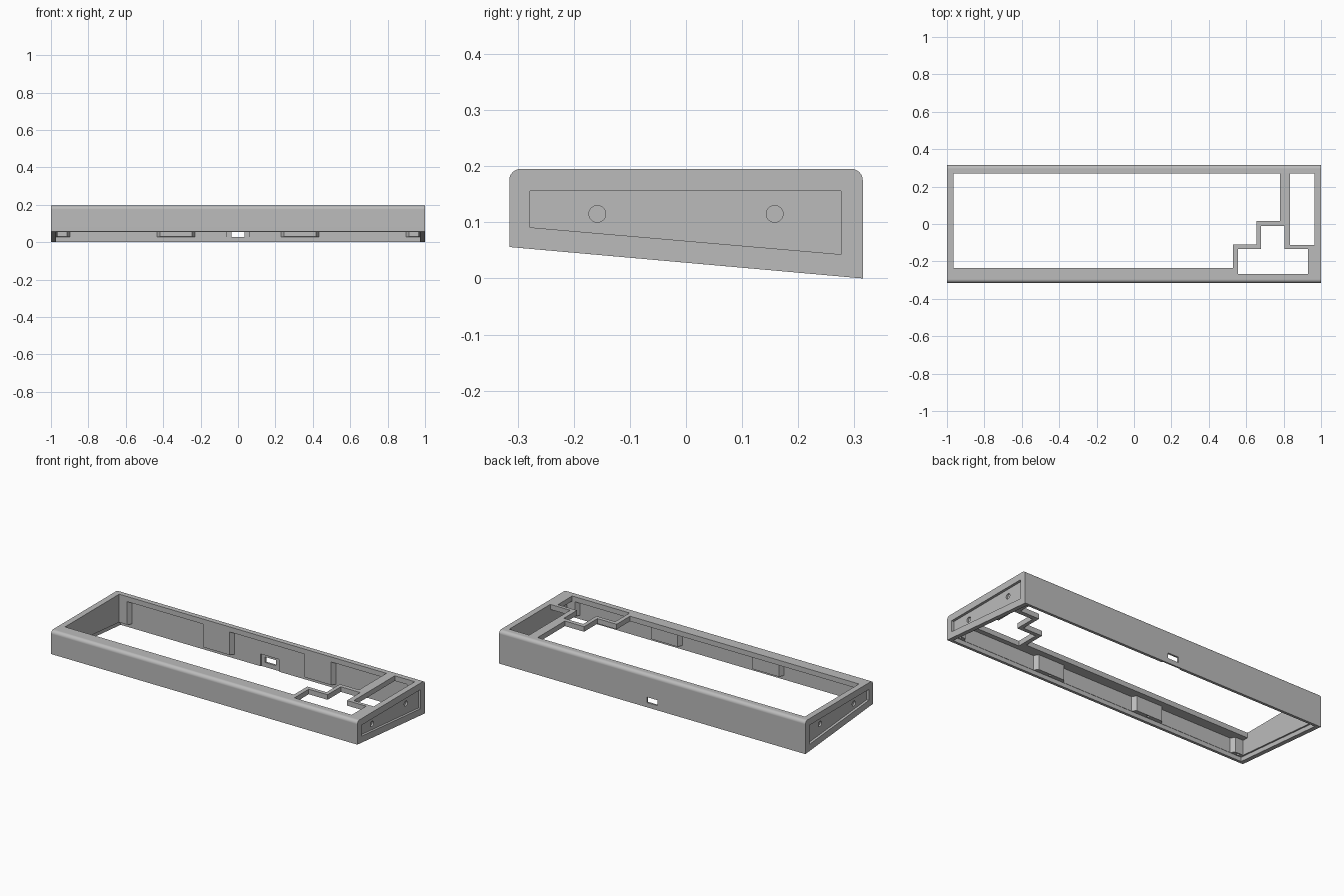
import bpy, bmesh
from math import sin, cos, pi

cube = bpy.data.objects.get("Cube")
if cube:
    bpy.data.objects.remove(cube, do_unlink=True)

grey = bpy.data.materials.new("light_grey")
grey.use_nodes = True
grey.diffuse_color = (0.5, 0.5, 0.5, 1)
grey.node_tree.nodes["Principled BSDF"].inputs["Base Color"].default_value = (0.5, 0.5, 0.5, 1)

HALF_Y, TOP, RADIUS = 0.315, 0.195, 0.02
LIP = 0.165          # underside of the top frame
WALL_X, WALL_Y = 0.965, 0.27


def floor_z(y):
    """Height of the sloping underside."""
    return 0.028 - y * 0.056 / (2 * HALF_Y)


def prism(name, points, axis, low, high):
    """Extrude a 2D outline along one axis."""
    place = {"x": lambda a, b, c: (c, a, b),
             "y": lambda a, b, c: (a, c, b),
             "z": lambda a, b, c: (a, b, c)}[axis]
    bm = bmesh.new()
    ends = [[bm.verts.new(place(a, b, c)) for a, b in points] for c in (low, high)]
    bm.faces.new(ends[0])
    bm.faces.new(ends[1])
    n = len(points)
    for i in range(n):
        j = (i + 1) % n
        bm.faces.new((ends[0][i], ends[0][j], ends[1][j], ends[1][i]))
    bmesh.ops.recalc_face_normals(bm, faces=bm.faces)
    mesh = bpy.data.meshes.new(name)
    bm.to_mesh(mesh)
    bm.free()
    obj = bpy.data.objects.new(name, mesh)
    bpy.context.collection.objects.link(obj)
    mesh.materials.append(grey)
    return obj


def rect(a0, b0, a1, b1):
    return [(a0, b0), (a1, b0), (a1, b1), (a0, b1)]


def circle(a, b, r, n=24):
    return [(a + r * cos(2 * pi * i / n), b + r * sin(2 * pi * i / n)) for i in range(n)]


def round_corner(y, start, steps=8):
    return [(y + RADIUS * cos(start + pi / 2 * i / steps),
             TOP - RADIUS + RADIUS * sin(start + pi / 2 * i / steps)) for i in range(steps + 1)]


# Wedge-shaped shell with rounded top edges
side = [(-HALF_Y, floor_z(-HALF_Y)), (HALF_Y, floor_z(HALF_Y))]
side += round_corner(HALF_Y - RADIUS, 0) + round_corner(RADIUS - HALF_Y, pi / 2)
case = prism("keyboard_case", side, "x", -1, 1)

cutters = []


def cut(*args):
    cutters.append(prism("cutter", *args))


# Hollow interior below the top frame
cut(rect(-WALL_X, -WALL_Y, WALL_X, WALL_Y), "z", -0.1, LIP)

# Pockets in the front and back walls, leaving tapered bosses between
taper, deep = 0.016, 0.295
for a, b in ((-0.914, -0.417), (-0.246, 0.246), (0.417, 0.914)):
    cut([(a, -WALL_Y), (a + taper, -deep), (b - taper, -deep), (b, -WALL_Y),
         (b, WALL_Y), (b - taper, deep), (a + taper, deep), (a, WALL_Y)], "z", -0.1, LIP)

# Rebate for the bottom plate
edge = 0.297
cut([(-edge, -0.1), (edge, -0.1), (edge, floor_z(edge) + 0.025),
     (-edge, floor_z(-edge) + 0.025)], "x", -0.974, 0.974)

# Main key opening with stepped corner
cut([(-WALL_X, -0.235), (0.53, -0.235), (0.53, -0.11), (0.655, -0.11), (0.655, 0.015),
     (0.78, 0.015), (0.78, WALL_Y), (-WALL_X, WALL_Y)], "z", 0.1, 0.3)
# Side column opening
cut(rect(0.835, -0.113, WALL_X, WALL_Y), "z", 0.1, 0.3)
# Arrow cluster opening
cut([(0.555, -0.267), (0.93, -0.267), (0.93, -0.133), (0.805, -0.133), (0.805, -0.01),
     (0.678, -0.01), (0.678, -0.133), (0.555, -0.133)], "z", 0.1, 0.3)

# Cable port: inner pocket and through slot
cut(rect(-0.06, 0.0, 0.06, 0.075), "y", 0.25, 0.304)
cut(rect(-0.035, 0.028, 0.035, 0.06), "y", 0.25, 0.35)

# End panel recesses, each with two blind holes
panel = [(-0.278, 0.091), (0.276, 0.043), (0.276, 0.156), (-0.278, 0.156)]
for s in (-1, 1):
    cut(panel, "x", *sorted((s * 0.985, s * 1.1)))
    for y in (-0.158, 0.158):
        cut(circle(y, 0.115, 0.015), "x", *sorted((s * 0.975, s * 1.1)))

# Screw holes in the bosses
for x in (-0.94, -0.332, 0.332, 0.94):
    for y in (-0.282, 0.282):
        cut(circle(x, y, 0.008, 16), "z", -0.1, 0.11)

# Carve the shell
bpy.ops.object.select_all(action="DESELECT")
case.select_set(True)
bpy.context.view_layer.objects.active = case
for cutter in cutters:
    mod = case.modifiers.new("cut", "BOOLEAN")
    mod.operation = "DIFFERENCE"
    mod.solver = "EXACT"
    mod.object = cutter
    bpy.ops.object.modifier_apply(modifier=mod.name)
    bpy.data.objects.remove(cutter, do_unlink=True)

# Smooth rounded edges, flat walls
bpy.ops.object.shade_smooth_by_angle(angle=0.5)
weighted = case.modifiers.new("weighted_normals", "WEIGHTED_NORMAL")
weighted.keep_sharp = True
